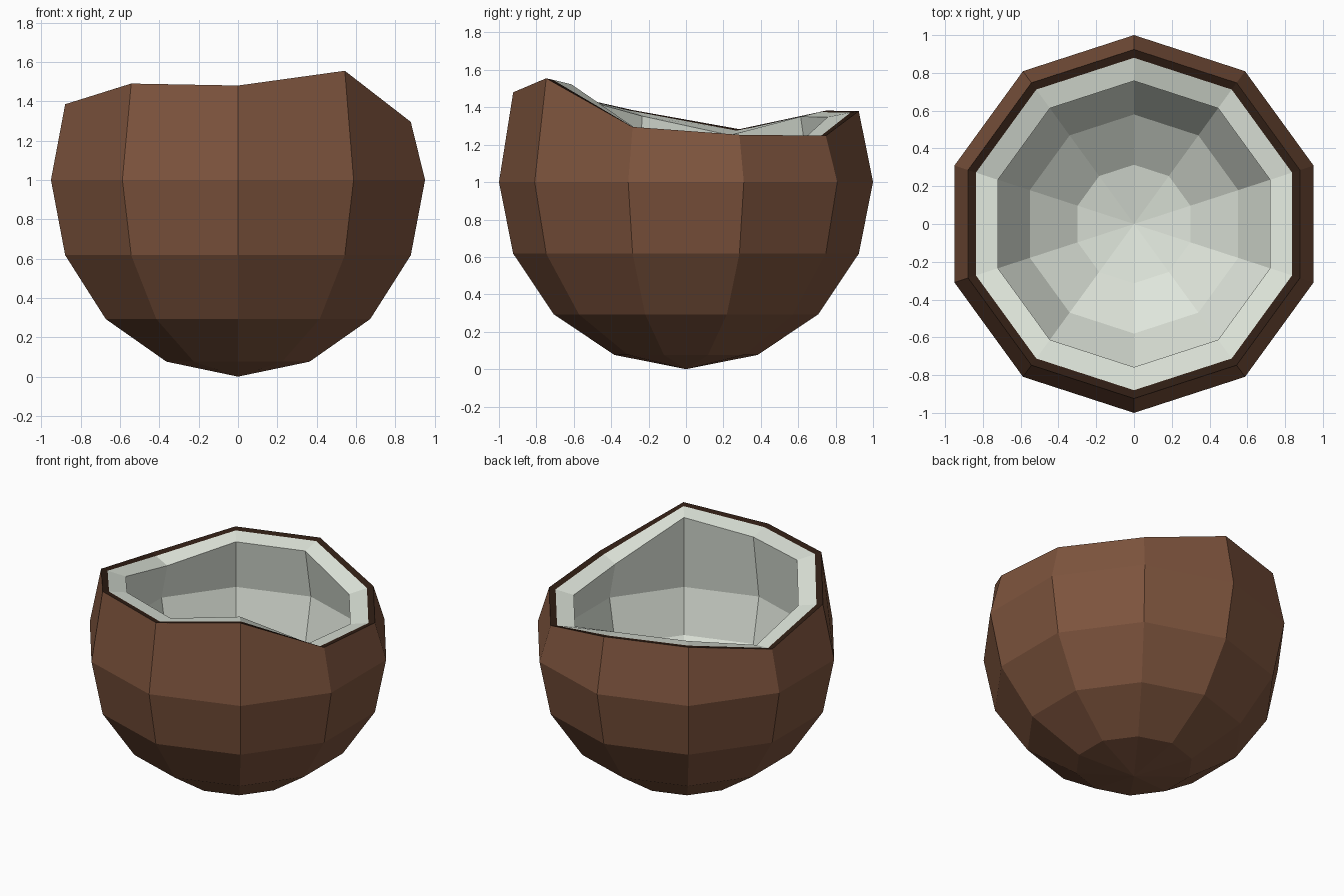
import bpy, bmesh
from math import sin, cos, radians

if "Cube" in bpy.data.objects:
    bpy.data.objects.remove(bpy.data.objects["Cube"])

SIDES = 10
# Height of the broken edge, counter-clockwise from the front vertex
RIM = [1.48, 1.555, 1.295, 1.253, 1.248, 1.38, 1.382, 1.283, 1.385, 1.49]


def material(name, color):
    m = bpy.data.materials.new(name)
    m.diffuse_color = (*color, 1)
    m.use_nodes = True
    m.node_tree.nodes["Principled BSDF"].inputs["Base Color"].default_value = m.diffuse_color
    return m


def ring(bm, r, heights):
    angles = [radians(-90 + 360 / SIDES * k) for k in range(SIDES)]
    return [bm.verts.new((r * cos(a), r * sin(a), h)) for a, h in zip(angles, heights)]


def bridge(bm, lower, upper, inward):
    for k in range(SIDES):
        n = (k + 1) % SIDES
        quad = [lower[k], lower[n], upper[n], upper[k]]
        bm.faces.new(quad[::-1] if inward else quad)


def finish(bm, name, mat):
    me = bpy.data.meshes.new(name)
    bm.to_mesh(me)
    bm.free()
    me.materials.append(mat)
    bpy.context.collection.objects.link(bpy.data.objects.new(name, me))


def bowl(name, radius, drop, mat, inward=False, lip=None):
    # Faceted sphere wall from the bottom pole up to the uneven rim
    bm = bmesh.new()
    pole = bm.verts.new((0, 0, 1 - radius))
    rings = [ring(bm, radius * sin(radians(a)), [1 - radius * cos(radians(a))] * SIDES)
             for a in (22.5, 45, 67.5, 90)]
    rings.append(ring(bm, radius * cos(radians(22.5)), [h - drop for h in RIM]))
    if lip:
        rings.append(ring(bm, lip[0], [h - lip[1] for h in RIM]))
    for k in range(SIDES):
        tri = [pole, rings[0][(k + 1) % SIDES], rings[0][k]]
        bm.faces.new(tri[::-1] if inward else tri)
    for a, b in zip(rings, rings[1:]):
        bridge(bm, a, b, inward)
    finish(bm, name, mat)


brown = material("husk_brown", (0.21, 0.09, 0.048))
dark = material("rim_dark_brown", (0.03, 0.013, 0.007))
white = material("flesh_white", (0.74, 0.79, 0.71))

# Outer husk
bowl("outer_shell", 1.0, 0, brown)

# Dark cut edge of the husk
bm = bmesh.new()
outer = ring(bm, 0.924, RIM)
inner = ring(bm, 0.88, [h - 0.008 for h in RIM])
bridge(bm, outer, inner, False)
finish(bm, "shell_rim", dark)

# White lining with its broad cut edge
bowl("inner_flesh", 0.82, 0.032, white, inward=True, lip=(0.88, 0.008))
